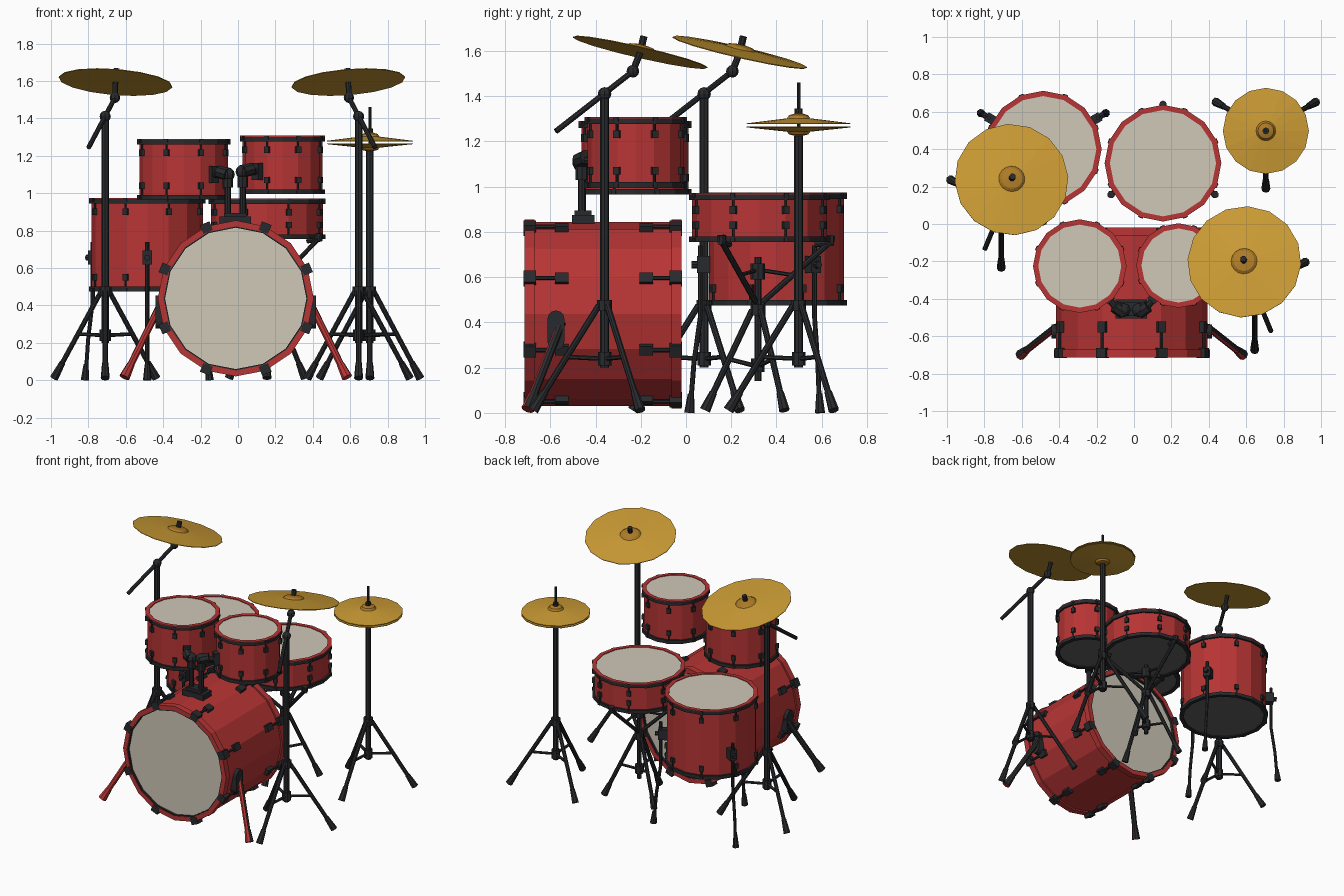
import bpy, bmesh
from math import sin, cos, pi, radians
from mathutils import Vector as V, Matrix as M

if "Cube" in bpy.data.objects:
    bpy.data.objects.remove(bpy.data.objects["Cube"])


def material(name, col):
    m = bpy.data.materials.new(name)
    m.diffuse_color = (*col, 1)
    m.use_nodes = True
    m.node_tree.nodes["Principled BSDF"].inputs["Base Color"].default_value = m.diffuse_color
    return m


RED = material("red_lacquer", (0.48, 0.035, 0.035))
BLACK = material("black_metal", (0.022, 0.023, 0.026))
CREAM = material("cream_head", (0.63, 0.58, 0.48))
GREY = material("dark_head", (0.12, 0.12, 0.115))
GOLD = material("gold", (0.60, 0.33, 0.035))
BELL = material("bell_gold", (0.42, 0.20, 0.02))


def finish(bm, name, mat, mx=M()):
    bmesh.ops.recalc_face_normals(bm, faces=bm.faces)
    me = bpy.data.meshes.new(name)
    bm.to_mesh(me)
    bm.free()
    me.materials.append(mat)
    ob = bpy.data.objects.new(name, me)
    ob.matrix_world = mx
    bpy.context.collection.objects.link(ob)
    return ob


def rod(bm, a, b, r1, r2=None, n=8):
    a, b = V(a), V(b)
    d = b - a
    mx = M.Translation((a + b) / 2) @ d.to_track_quat('Z', 'Y').to_matrix().to_4x4()
    bmesh.ops.create_cone(bm, cap_ends=True, segments=n, radius1=r1,
                          radius2=r1 if r2 is None else r2, depth=d.length, matrix=mx)


def box(bm, c, size, rot=0):
    mx = M.Translation(c) @ M.Rotation(rot, 4, 'Z') @ M.Diagonal((*size, 1))
    bmesh.ops.create_cube(bm, size=1, matrix=mx)


def ball(bm, c, r):
    bmesh.ops.create_uvsphere(bm, u_segments=8, v_segments=6, radius=r, matrix=M.Translation(c))


def polar(c, ang, r, z):
    return V((c[0] + r * cos(radians(ang)), c[1] + r * sin(radians(ang)), z))


def lathe(name, prof, mat, mx, n=16, closed=True):
    # revolve (radius, height) points round local z
    bm = bmesh.new()
    rings = [[bm.verts.new((r * cos(2 * pi * k / n), r * sin(2 * pi * k / n), z))
              for k in range(n)] for r, z in prof]
    pairs = list(zip(rings, rings[1:])) + ([(rings[-1], rings[0])] if closed else [])
    for p, q in pairs:
        for k in range(n):
            j = (k + 1) % n
            bm.faces.new((p[k], p[j], q[j], q[k]))
    if not closed:
        bm.faces.new(rings[0])
        bm.faces.new(rings[-1])
    return finish(bm, name, mat, mx)


def ring(name, r0, r1, z0, z1, mat, mx):
    return lathe(name, [(r0, z0), (r1, z0), (r1, z1), (r0, z1)], mat, mx)


def drum(name, x, y, z0, z1, r):
    mx, h = M.Translation((x, y, z0)), z1 - z0
    s = r - 0.013
    ring(name + "_shell", s - 0.012, s, 0.012, h - 0.012, RED, mx)
    ring(name + "_top_hoop", s - 0.005, r, h - 0.03, h - 0.006, BLACK, mx)
    ring(name + "_top_rim", r - 0.028, r, h - 0.006, h, RED, mx)
    ring(name + "_bottom_hoop", r - 0.028, r, 0, 0.025, BLACK, mx)
    lathe(name + "_batter_head", [(r - 0.026, h - 0.016), (r - 0.026, h - 0.005)], CREAM, mx, closed=False)
    lathe(name + "_lower_head", [(r - 0.026, 0.008), (r - 0.026, 0.016)], GREY, mx, closed=False)
    # tension lugs and rods
    bm = bmesh.new()
    for k in range(8):
        a = 22.5 + 45 * k
        for hoop, lug in ((h - 0.01, h - 0.075), (0.01, 0.075)):
            box(bm, polar((0, 0), a, s, lug), (0.03, 0.028, 0.034), radians(a))
            rod(bm, polar((0, 0), a, s + 0.004, lug), polar((0, 0), a, s + 0.004, hoop), 0.006, n=6)
            box(bm, polar((0, 0), a, r - 0.004, hoop), (0.016, 0.022, 0.018), radians(a))
    finish(bm, name + "_lugs", BLACK, mx)


def tripod(bm, c, spread, top, brace, angles):
    rod(bm, (*c, top - 0.03), (*c, top + 0.02), 0.033)
    rod(bm, (*c, brace - 0.03), (*c, brace + 0.03), 0.03)
    for a in angles:
        p, q = polar(c, a, 0.025, top - 0.005), polar(c, a, spread, 0.02)
        rod(bm, p, q, 0.014)
        rod(bm, p.lerp(q, 0.84), q.lerp(p, -0.02), 0.017, 0.024)
        rod(bm, polar(c, a, 0.02, brace), p.lerp(q, 0.5), 0.01, n=6)


def cymbal(name, c, r, mx, flip=1, lift=0.03):
    b = 0.07 * r / 0.305
    lathe(name, [(r, 0), (r, 0.004 * flip), (b, lift * 0.65 * flip), (b, lift * 0.4 * flip)], GOLD, mx, closed=False)
    lathe(name + "_bell", [(b, lift * 0.6 * flip), (b * 0.8, lift * flip), (b * 0.15, lift * 1.25 * flip)],
          BELL, mx, closed=False)


# bass drum, lying along y
BX, BZ = -0.012, 0.437
BASS = M.Translation((BX, -0.02, BZ)) @ M.Rotation(pi / 2, 4, 'X')
ring("bass_shell", 0.39, 0.406, 0.01, 0.685, RED, BASS)
for side, z0, z1, zh in (("rear", 0, 0.045, 0.02), ("front", 0.65, 0.695, 0.67)):
    ring(f"bass_{side}_hoop", 0.385, 0.417, z0, z1, RED, BASS)
    ring(f"bass_{side}_inner_ring", 0.378, 0.387, z0 + 0.004, z1 - 0.004, BLACK, BASS)
    lathe(f"bass_{side}_head", [(0.388, zh), (0.388, zh + 0.008)], CREAM, BASS, closed=False)
bm = bmesh.new()
for k in range(8):
    a = 22.5 + 45 * k
    for lug, claw in ((0.155, 0.025), (0.53, 0.67)):
        box(bm, polar((0, 0), a, 0.407, lug), (0.04, 0.045, 0.06), radians(a))
        rod(bm, polar((0, 0), a, 0.418, lug), polar((0, 0), a, 0.418, claw), 0.009, n=6)
        box(bm, polar((0, 0), a, 0.41, claw), (0.05, 0.055, 0.055), radians(a))
finish(bm, "bass_lugs_and_claws", BLACK, BASS)

# bass spurs: black legs whose front faces are red
for s, side in ((-1, "left"), (1, "right")):
    bm = bmesh.new()
    p, q = V((BX + s * 0.405, -0.55, 0.40)), V((BX + s * 0.595, -0.70, 0.015))
    rod(bm, p, q, 0.019)
    rod(bm, p.lerp(q, 0.82), q, 0.021, 0.029)
    ob = finish(bm, f"bass_spur_{side}", BLACK)
    ob.data.materials.append(RED)
    for f in ob.data.polygons:
        f.material_index = int(f.normal.y < -0.3)
    bm = bmesh.new()
    box(bm, (BX + s * 0.405, -0.575, 0.365), (0.05, 0.075, 0.10))
    for z in (0.315, 0.415):
        rod(bm, (BX + s * 0.375, -0.575, z), (BX + s * 0.43, -0.575, z), 0.0375, n=12)
    finish(bm, f"bass_spur_bracket_{side}", BLACK)

# other drums
drum("left_tom", -0.29, -0.225, 0.965, 1.29, 0.25)
drum("right_tom", 0.238, -0.222, 0.995, 1.307, 0.226)
drum("floor_tom", -0.485, 0.40, 0.475, 0.975, 0.312)
drum("snare", 0.155, 0.325, 0.755, 0.972, 0.312)

# tom mount on the bass drum
bm = bmesh.new()
box(bm, (-0.015, -0.455, 0.855), (0.17, 0.10, 0.04))
box(bm, (-0.015, -0.455, 0.88), (0.12, 0.075, 0.03))
for s, z in ((-1, 1.10), (1, 1.115)):
    x = -0.015 + s * 0.04
    rod(bm, (x, -0.46, 0.87), (x, -0.46, 1.13), 0.017)
    rod(bm, (x, -0.46, 1.03), (x, -0.46, 1.09), 0.029)
    rod(bm, (x, -0.475, z), (x + s * 0.05, -0.44, z + 0.015), 0.034)
    rod(bm, (x + s * 0.04, -0.45, z), (x + s * 0.11, -0.36, z), 0.018)
    box(bm, (x + s * 0.082, -0.395, z), (0.05, 0.05, 0.09), s * -0.75)
    ball(bm, (x, -0.46, z), 0.038)
finish(bm, "tom_mount", BLACK)

# floor tom legs with brackets
bm = bmesh.new()
FC = (-0.485, 0.40)
for a in (30, 150, 270):
    pts = [polar(FC, a, r, z) for r, z in ((0.337, 0.74), (0.337, 0.42), (0.365, 0.22), (0.38, 0.03))]
    for p, q in zip(pts, pts[1:]):
        rod(bm, p, q, 0.011)
        ball(bm, q, 0.011)
    rod(bm, polar(FC, a, 0.378, 0.085), polar(FC, a, 0.385, 0.0), 0.014, 0.023)
    box(bm, polar(FC, a, 0.322, 0.655), (0.06, 0.05, 0.075), radians(a))
    rod(bm, polar(FC, a, 0.33, 0.655), polar(FC, a, 0.375, 0.655), 0.016)
finish(bm, "floor_tom_legs", BLACK)

# snare stand with basket arms
bm = bmesh.new()
SC = (0.155, 0.318)
rod(bm, (*SC, 0.14), (*SC, 0.69), 0.016)
rod(bm, (*SC, 0.59), (*SC, 0.66), 0.032)
tripod(bm, SC, 0.23, 0.46, 0.21, (30, 150, 270))
for a in (90, 210, 330):
    p, q = polar(SC, a, 0.02, 0.49), polar(SC, a, 0.318, 0.755)
    rod(bm, p, q, 0.013)
    rod(bm, polar(SC, a, 0.02, 0.63), p.lerp(q, 0.45), 0.009, n=6)
    rod(bm, q, polar(SC, a, 0.322, 0.785), 0.02)
    rod(bm, polar(SC, a, 0.25, 0.745), polar(SC, a, 0.335, 0.755), 0.014)
finish(bm, "snare_stand", BLACK)

# hi-hat
HC = (0.705, 0.498)
bm = bmesh.new()
rod(bm, (*HC, 0.2), (*HC, 1.225), 0.02)
rod(bm, (*HC, 1.2), (*HC, 1.46), 0.008)
rod(bm, (*HC, 1.30), (*HC, 1.345), 0.018)
tripod(bm, HC, 0.305, 0.48, 0.24, (30, 150, 270))
finish(bm, "hi_hat_stand", BLACK)
cymbal("hi_hat_upper", HC, 0.23, M.Translation((*HC, 1.276)), 1, 0.04)
cymbal("hi_hat_lower", HC, 0.23, M.Translation((*HC, 1.266)), -1, 0.035)

# crash cymbals on boom stands
for side, s, base in (("left", -1, V((-0.71, 0.08))), ("right", 1, V((0.645, -0.36)))):
    bm = bmesh.new()
    c = tuple(base)
    piv = V((*c, 1.41))
    tilt = piv + V((-s * 0.052, 0.125, 0.10))
    rod(bm, (*c, 0.2), piv, 0.02)
    rod(bm, piv - V((-s * 0.088, 0.215, 0.165)), tilt, 0.013)
    ball(bm, piv, 0.03)
    ball(bm, tilt, 0.028)
    up = V((-s * 0.08, 0.23, 1)).normalized()
    mid = V((base.x - s * 0.055, base.y + 0.157, 1.592))
    rod(bm, tilt, mid, 0.015)
    rod(bm, mid, mid + up * 0.06, 0.01)
    rod(bm, mid + up * 0.035, mid + up * 0.075, 0.017)
    tripod(bm, c, 0.31, 0.48, 0.24, (30, 150, 270))
    finish(bm, f"{side}_cymbal_stand", BLACK)
    mx = M.Translation(mid) @ up.to_track_quat('Z', 'Y').to_matrix().to_4x4()
    cymbal(f"{side}_cymbal", c, 0.305, mx)
